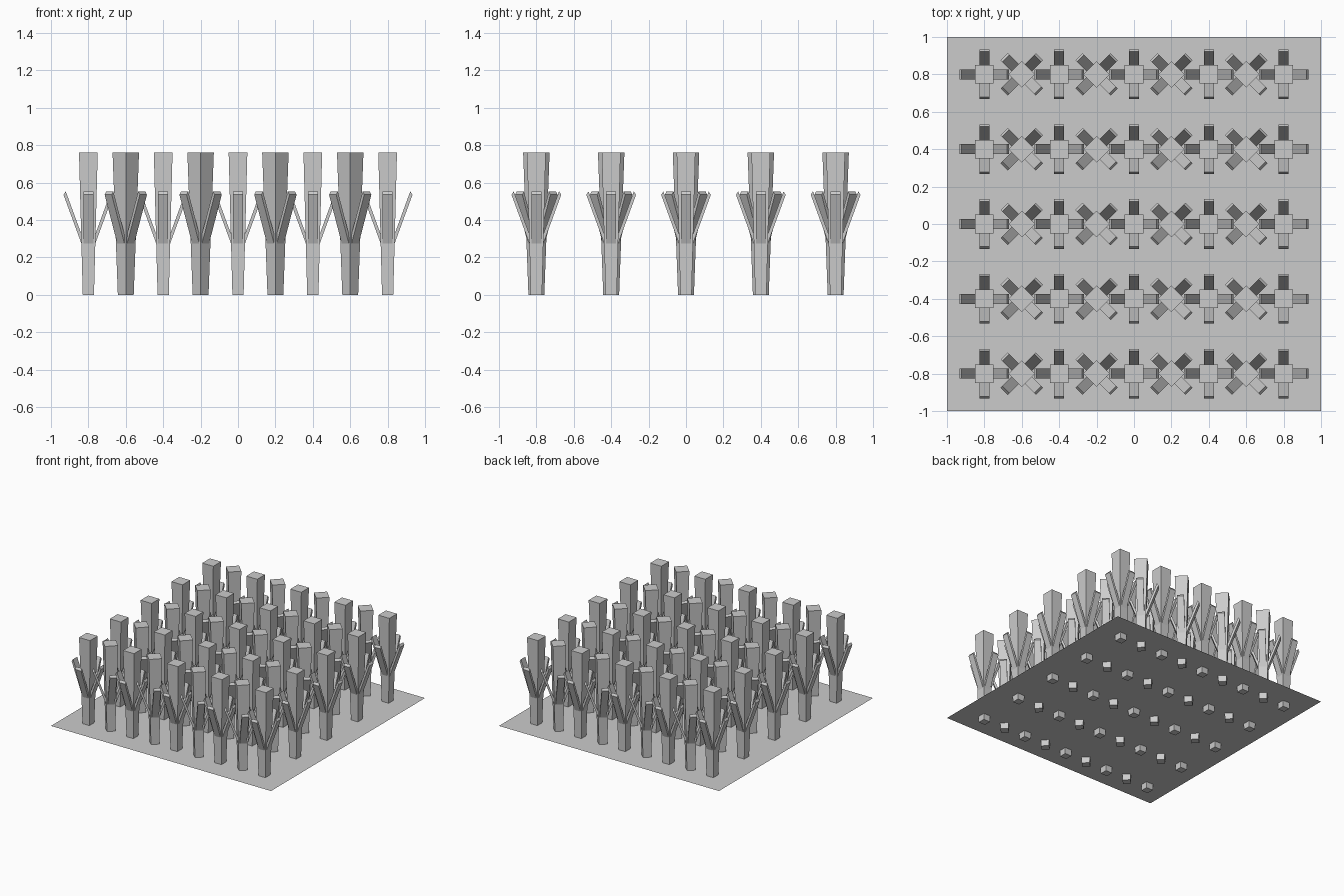
import bpy
import bmesh
from math import pi, sqrt
from mathutils import Matrix, Vector

cube = bpy.data.objects.get("Cube")
if cube:
    bpy.data.objects.remove(cube)

# One plain grey for everything
grey = bpy.data.materials.new("plain grey")
grey.use_nodes = True
colour = (0.6, 0.6, 0.6, 1)
grey.diffuse_color = colour
grey.node_tree.nodes["Principled BSDF"].inputs["Base Color"].default_value = colour

GROUND_Z = 0.05
HEIGHT = 0.76


def finish_mesh(name, bm):
    bmesh.ops.recalc_face_normals(bm, faces=bm.faces)
    mesh = bpy.data.meshes.new(name)
    bm.to_mesh(mesh)
    bm.free()
    mesh.materials.append(grey)
    return mesh


def place(name, mesh, location=(0, 0, 0), turn=0):
    obj = bpy.data.objects.new(name, mesh)
    obj.location = location
    obj.rotation_euler.z = turn
    bpy.context.collection.objects.link(obj)
    return obj


# Ground sheet, pierced by the feet of the trunks
bm = bmesh.new()
bmesh.ops.create_grid(bm, x_segments=1, y_segments=1, size=1)
bmesh.ops.translate(bm, verts=bm.verts, vec=(0, 0, GROUND_Z))
mesh = bpy.data.meshes.new("ground_sheet")
bm.to_mesh(mesh)
bm.free()
mesh.materials.append(grey)
place("ground_sheet", mesh)

# Square trunk, wider at the top
bm = bmesh.new()
bmesh.ops.create_cone(
    bm, cap_ends=True, segments=4, radius1=0.03 * sqrt(2), radius2=0.05 * sqrt(2),
    depth=HEIGHT,
    matrix=Matrix.Translation((0, 0, HEIGHT / 2)) @ Matrix.Rotation(pi / 4, 4, "Z"))
trunk_mesh = finish_mesh("trunk", bm)

# Four leaning flat branches: a side profile extruded across, then repeated
profile = [(0.012, 0.205), (0.133, 0.535), (0.121, 0.553), (0.0, 0.223)]
half_width = 0.027
bm = bmesh.new()
for quarter in range(4):
    spin = Matrix.Rotation(quarter * pi / 2, 4, "Z")
    verts = [bm.verts.new(spin @ Vector((x, -half_width, z))) for x, z in profile]
    face = bm.faces.new(verts)
    grown = bmesh.ops.extrude_face_region(bm, geom=[face])["geom"]
    moved = [v for v in grown if isinstance(v, bmesh.types.BMVert)]
    bmesh.ops.translate(bm, verts=moved, vec=spin @ Vector((0, 2 * half_width, 0)))
branch_mesh = finish_mesh("branches", bm)

# Rows of trees, every second one turned by an eighth
for row in range(5):
    for column in range(9):
        spot = (-0.8 + 0.2 * column, -0.8 + 0.4 * row, 0)
        turn = pi / 4 if column % 2 else 0
        label = f"{row + 1}_{column + 1}"
        place("trunk_" + label, trunk_mesh, spot, turn)
        place("branches_" + label, branch_mesh, spot, turn)
